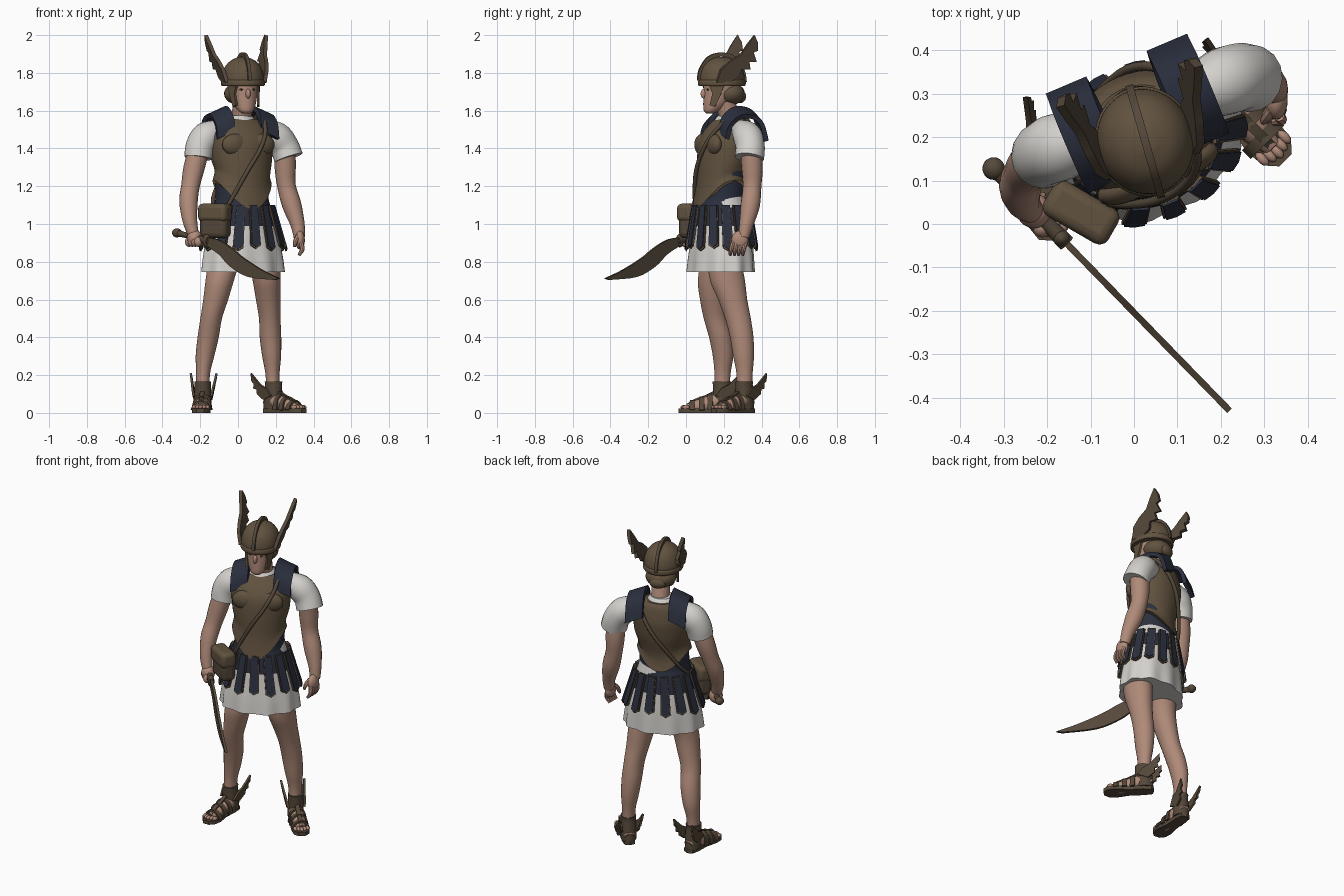
import bpy, bmesh
from math import cos, sin, pi, radians
from mathutils import Matrix, Vector as V

old = bpy.data.objects.get("Cube")
if old:
    bpy.data.objects.remove(old)


def material(name, rgb):
    m = bpy.data.materials.new(name)
    m.use_nodes = True
    m.diffuse_color = (*rgb, 1)
    m.node_tree.nodes["Principled BSDF"].inputs["Base Color"].default_value = (*rgb, 1)
    return m


BRONZE = material("bronze brown", (.12, .085, .05))
LEATHER = material("brown leather", (.09, .065, .042))
SKIN = material("skin", (.43, .255, .19))
NAVY = material("dark navy", (.024, .029, .048))
WHITE = material("white cloth", (.66, .64, .61))
made = []


def frame(x, y, yaw):
    return Matrix.Translation((x, y, 0)) @ Matrix.Rotation(radians(yaw), 4, 'Z')


def finish(name, bm, mat, M):
    bmesh.ops.transform(bm, matrix=M, verts=bm.verts)
    bmesh.ops.recalc_face_normals(bm, faces=bm.faces)
    me = bpy.data.meshes.new(name)
    bm.to_mesh(me)
    bm.free()
    me.materials.append(mat)
    ob = bpy.data.objects.new(name, me)
    bpy.context.collection.objects.link(ob)
    made.append(ob)
    return ob


def skin_rings(name, rings, mat, M):
    """Bridge equal-length vertex rings and cap both ends."""
    bm = bmesh.new()
    vs = [[bm.verts.new(p) for p in r] for r in rings]
    n = len(vs[0])
    for r, q in zip(vs, vs[1:]):
        for i in range(n):
            bm.faces.new((r[i], r[(i + 1) % n], q[(i + 1) % n], q[i]))
    bm.faces.new(vs[0])
    bm.faces.new(vs[-1])
    return finish(name, bm, mat, M)


def smooth(pts, k=4):
    """Smooth curve through the given tuples."""
    out = []
    for i in range(len(pts) - 1):
        a, b, c, d = pts[max(i - 1, 0)], pts[i], pts[i + 1], pts[min(i + 2, len(pts) - 1)]
        for t in (j / k for j in range(k)):
            out.append(tuple(q + .5 * t * (r - p + t * (2 * p - 5 * q + 4 * r - s + t * (3 * (q - r) + s - p)))
                             for p, q, r, s in zip(a, b, c, d)))
    return out + [pts[-1]]


def loft(name, rings, mat, M=Matrix(), n=40, lift=None, fold=0):
    """Stack of ellipses given as (z, x, y, half width, half depth)."""
    rows = []
    for z, x, y, a, b in smooth(rings):
        row = []
        for i in range(n):
            f = 2 * pi * i / n
            k = 1 + fold * cos(10 * f) * max(0, 1 - z)
            row.append((x + a * k * cos(f), y + b * k * sin(f), z + (lift(f, z) if lift else 0)))
        rows.append(row)
    return skin_rings(name, rows, mat, M)


def tube(name, pts, mat, M=Matrix(), n=16):
    """Round limb through (x, y, z, radius)."""
    pts = smooth(pts)
    d = V(pts[-1][:3]) - V(pts[0][:3])
    ref = V((1, 0, 0)) if abs(d.y) > abs(d.x) + abs(d.z) else V((0, 1, 0))
    rows = []
    for i, p in enumerate(pts):
        t = V(pts[min(i + 1, len(pts) - 1)][:3]) - V(pts[max(i - 1, 0)][:3])
        s = t.cross(ref).normalized()
        u = s.cross(t).normalized()
        rows.append([V(p[:3]) + p[3] * (s * cos(2 * pi * j / n) + u * sin(2 * pi * j / n)) for j in range(n)])
    return skin_rings(name, rows, mat, M)


def ribbon(name, pts, side, hw, th, mat, M):
    """Flat band swept along a path."""
    pts = [V(p) for p in smooth(pts)]
    side = V(side).normalized()
    rows = []
    for i, p in enumerate(pts):
        t = pts[min(i + 1, len(pts) - 1)] - pts[max(i - 1, 0)]
        n = t.cross(side).normalized() * th
        w = side * hw
        rows.append([p - w - n, p + w - n, p + w + n, p - w + n])
    return skin_rings(name, rows, mat, M)


def plate(name, outline, O, X, Y, th, mat, M=Matrix()):
    """Flat cut-out drawn in the plane of X and Y."""
    O, X, Y = V(O), V(X), V(Y)
    n = X.cross(Y).normalized() * th / 2
    return skin_rings(name, [[O + X * a + Y * b + n * k for a, b in outline] for k in (-1, 1)], mat, M)


def ball(name, loc, r, mat, M=Matrix()):
    bm = bmesh.new()
    bmesh.ops.create_uvsphere(bm, u_segments=20, v_segments=12, radius=1)
    return finish(name, bm, mat, M @ Matrix.Translation(loc) @ Matrix.Diagonal((*r, 1)))


def box(name, loc, size, mat, M, bevel):
    bm = bmesh.new()
    bmesh.ops.create_cube(bm, size=1)
    ob = finish(name, bm, mat, M @ Matrix.Translation(loc) @ Matrix.Diagonal((*size, 1)))
    mod = ob.modifiers.new("bevel", 'BEVEL')
    mod.width, mod.segments = bevel, 3


BODY, SHOULDERS, HEAD = frame(.02, .2, 23), frame(.01, .25, 23), frame(.026, .19, 16)

# Tunic, belt and cuirass
loft("tunic_skirt", [(.745, 0, -.018, .23, .168), (.82, 0, -.016, .222, .163), (.9, 0, -.013, .208, .156),
                     (1, 0, -.012, .182, .146), (1.07, 0, -.012, .158, .136), (1.15, 0, -.01, .135, .115)],
     WHITE, BODY, n=80, fold=.14)
loft("belt", [(.99, 0, -.012, .188, .15), (1.07, -.004, -.015, .165, .143), (1.1, -.005, -.015, .152, .135),
              (1.15, -.005, -.015, .143, .125), (1.3, 0, -.005, .15, .126)], NAVY, BODY)
loft("cuirass", [(1.08, -.005, -.015, .158, .145), (1.15, -.005, -.015, .151, .133), (1.22, 0, -.01, .152, .13),
                 (1.32, 0, 0, .163, .138), (1.42, 0, .01, .172, .14), (1.48, 0, .02, .168, .125),
                 (1.53, 0, .035, .135, .1), (1.555, 0, .04, .1, .08)], BRONZE, BODY, n=48,
     lift=lambda f, z: (.15 * cos(f) ** 2 + .05 * max(0, sin(f))) * max(0, (1.34 - z) / .26))
loft("tunic_collar", [(1.5, 0, .035, .105, .09), (1.55, 0, .033, .085, .078), (1.575, 0, .033, .066, .06)], WHITE, BODY)

# Skirt strips with bronze edging
for i in range(15):
    f = 2 * pi * (i + .25) / 15
    top = V((.17 * cos(f), -.012 + .15 * sin(f), 1.1))
    low = V((.24 * cos(f), -.014 + .181 * sin(f), .87 + .012 * (i % 2)))
    tan = V((-.2 * sin(f), .165 * cos(f), 0)).normalized()
    for nm, mat, w, e, push in (("strip", NAVY, .024, 0, 0), ("strip_edging", BRONZE, .029, .04, -.006)):
        out = V((cos(f), sin(f), 0)) * push
        plate(f"{nm}_{i}", [(-w * .8, 1), (w * .8, 1), (w, .06 - e), (0, -.02 - e), (-w, .06 - e)],
              low + out, tan, top - low, .009, mat, BODY)

for s, side in ((1, "left"), (-1, "right")):
    ball(f"{side}_chest", (s * .075, -.09, 1.42), (.075, .036, .058), BRONZE, BODY)
    ribbon(f"{side}_shoulder_guard", [(s * .125, v, z) for v, z in ((-.108, 1.47), (-.088, 1.54), (-.03, 1.587),
           (.04, 1.587), (.09, 1.55), (.118, 1.46))], (s * .9, 0, -.38), .055, .012, NAVY, SHOULDERS)

# Sleeves and arms
tube("left_sleeve", [(.12, .29, 1.5, .055), (.2, .325, 1.465, .078), (.245, .34, 1.41, .077), (.268, .335, 1.35, .078)], WHITE)
tube("right_sleeve", [(-.1, .2, 1.5, .055), (-.165, .18, 1.465, .078), (-.2, .165, 1.41, .077), (-.21, .155, 1.35, .074)], WHITE)
tube("left_arm", [(.25, .34, 1.42, .055), (.25, .35, 1.3, .056), (.257, .35, 1.2, .049), (.285, .34, 1.1, .051),
                  (.315, .32, 1, .038), (.325, .305, .93, .03)], SKIN)
tube("right_arm", [(-.2, .16, 1.42, .055), (-.232, .14, 1.3, .056), (-.252, .115, 1.2, .049), (-.262, .085, 1.12, .049),
                   (-.255, .05, 1.02, .039), (-.238, .032, .95, .03)], SKIN)
ball("left_palm", (.328, .285, .915), (.026, .045, .05), SKIN)
for i in range(4):
    y = .315 - .022 * i
    tube(f"left_finger_{i}", [(.334, y, .9, .013), (.34, y - .01, .865, .012), (.322, y - .015, .835, .008)], SKIN, n=8)
tube("left_thumb", [(.318, .265, .935, .014), (.305, .245, .91, .013), (.298, .236, .88, .008)], SKIN, n=8)
ball("right_palm", (-.23, .03, .925), (.04, .04, .045), SKIN)
for i in range(4):
    k = (i - 1.5) * .016
    ball(f"right_knuckle_{i}", (-.235 + k, .015 - k, .905), (.022, .022, .026), SKIN)

# Curved sword
SO, SX = V((-.34, .145, 0)), V((.56, -.575, 0))
plate("sword_blade", smooth([(.3, .93), (.42, .917), (.55, .872), (.66, .82), (.84, .755), (1, .712)])
      + smooth([(.96, .704), (.71, .72), (.54, .775), (.43, .84), (.3, .89)]), SO, SX, (0, 0, 1), .015, LEATHER)
tube("sword_grip", [(*(SO + SX * s).xy, z, r) for s, z, r in ((.02, .953, .02), (.1, .943, .015), (.2, .928, .016), (.33, .91, .02))], LEATHER)
ball("sword_pommel", (*(SO + SX * .03).xy, .953), (.026, .026, .024), LEATHER)
ball("sword_guard", (*(SO + SX * .31).xy, .912), (.02, .02, .036), LEATHER)

# Satchel and strap
BAG = frame(-.12, .03, -30)
box("satchel", (0, 0, 1.01), (.16, .085, .17), LEATHER, BAG, .028)
box("satchel_flap", (0, -.004, 1.06), (.172, .092, .095), BRONZE, BAG, .024)
tube("satchel_strap", [(*p, .011) for p in ((-.14, -.1, 1.07), (-.1, -.125, 1.15), (-.03, -.147, 1.28), (.05, -.137, 1.4),
     (.1, -.085, 1.5), (.115, .03, 1.59), (.1, .125, 1.5), (.03, .157, 1.38), (-.06, .13, 1.25), (-.13, .08, 1.14),
     (-.17, -.03, 1.06))], LEATHER, BODY, n=10)

# Neck, head and helmet
tube("neck", [(.015, .24, 1.5, .06), (.02, .228, 1.57, .054), (.028, .205, 1.65, .054)], SKIN)
loft("face", [(1.585, 0, -.066, .02, .018), (1.6, 0, -.058, .04, .04), (1.64, 0, -.03, .06, .07),
              (1.7, 0, -.005, .074, .094), (1.77, 0, 0, .08, .1)], SKIN, HEAD)
ball("nose", (0, -.098, 1.69), (.013, .019, .026), SKIN, HEAD)
ball("hair", (0, .04, 1.69), (.09, .083, .062), BRONZE, HEAD)
ball("hair_bun", (0, .1, 1.675), (.05, .03, .035), BRONZE, HEAD)
loft("helmet", [(1.735, 0, 0, .108, .12), (1.78, 0, 0, .11, .121), (1.83, 0, 0, .095, .105),
                (1.865, 0, 0, .064, .073), (1.885, 0, 0, .02, .025)], BRONZE, HEAD)
loft("helmet_brim", [(1.73, 0, 0, .11, .122), (1.738, 0, 0, .115, .127), (1.755, 0, 0, .115, .127),
                     (1.763, 0, 0, .11, .122)], BRONZE, HEAD)
ribbon("helmet_crest", [(0, -.124, 1.76), (0, -.115, 1.815), (0, -.07, 1.878), (0, 0, 1.897), (0, .07, 1.875),
                        (0, .113, 1.81), (0, .124, 1.75)], (1, 0, 0), .009, .011, LEATHER, HEAD)
for s, side in ((1, "left"), (-1, "right")):
    ball(f"{side}_eye", (s * .031, -.087, 1.712), (.012, .006, .005), LEATHER, HEAD)
    plate(f"{side}_cheek_guard", [(-.09, 1.74), (-.01, 1.74), (-.03, 1.68), (-.058, 1.62), (-.085, 1.63), (-.07, 1.69)],
          (s * .088, 0, 0), (s * .35, 1, 0), (0, 0, 1), .012, BRONZE, HEAD)
    plate(f"{side}_helmet_wing", [(-.06, -.01), (-.04, .06), (.01, .105), (.06, .135), (.095, .19), (.132, .24),
          (.152, .2), (.155, .16), (.132, .15), (.152, .1), (.112, .1), (.12, .06), (.072, .06), (.06, .02), (.01, -.01)],
          (s * .106, 0, 1.76), (0, 1, 0), (s * .25, 0, 1), .02, LEATHER, HEAD)

# Legs
loft("right_leg", [(.82, -.07, .165, .085, .085), (.7, -.097, .14, .075, .077), (.6, -.118, .143, .066, .069),
                   (.5, -.142, .155, .057, .061), (.4, -.158, .182, .056, .06), (.3, -.175, .196, .049, .054),
                   (.2, -.185, .193, .036, .042), (.08, -.187, .19, .037, .042)], SKIN)
loft("left_leg", [(.82, .14, .2, .085, .09), (.7, .152, .22, .074, .092), (.6, .16, .247, .065, .077),
                  (.5, .168, .275, .057, .068), (.4, .172, .295, .057, .062), (.3, .178, .305, .05, .055),
                  (.2, .183, .31, .037, .042), (.08, .187, .308, .037, .042)], SKIN)

# Winged sandals
half = [(.03, .05), (.037, 0), (.035, -.08), (.05, -.15), (.045, -.2), (.02, -.228)]
for side, F in (("left", frame(.188, .308, 45)), ("right", frame(-.187, .19, -3))):
    plate(f"{side}_sole", [(0, .062)] + half + [(-a, b) for a, b in half[::-1]], (0, 0, .011), (1, 0, 0), (0, 1, 0), .022, LEATHER, F)
    tube(f"{side}_foot", [(0, .045, .045, .03), (0, 0, .065, .04), (0, -.06, .05, .043), (0, -.13, .034, .036),
                          (0, -.185, .028, .022)], SKIN, F)
    for i in range(5):
        ball(f"{side}_toe_{i}", (-.036 + .018 * i, -.2 + .006 * abs(i - 2), .03), (.011, .019, .012), SKIN, F)
    loft(f"{side}_ankle_cuff", [(.02, 0, .008, .044, .05), (.08, 0, .004, .046, .05), (.14, 0, 0, .043, .048),
                                (.165, 0, 0, .044, .049)], LEATHER, F)
    for i, (v, h) in enumerate(((-.06, .088), (-.105, .074), (-.155, .056))):
        ribbon(f"{side}_strap_{i}", [(-.05, v, .015), (-.036, v, h - .012), (0, v, h + .008), (.036, v, h - .012), (.05, v, .015)],
               (0, 1, 0), .014, .005, LEATHER, F)
    ribbon(f"{side}_instep_strap", [(0, -.045, .11), (0, -.09, .088), (0, -.15, .066), (0, -.185, .04)],
           (1, 0, 0), .012, .005, LEATHER, F)
    for s in (1, -1):
        plate(f"{side}_sandal_wing_{'outer' if s > 0 else 'inner'}", [(-.03, 0), (.0, .04), (.04, .06), (.07, .09), (.098, .12),
              (.1, .08), (.086, .065), (.092, .04), (.07, .035), (.07, .01), (.03, -.02)],
              (s * .047, 0, .09), (0, 1, 0), (s * .18, 0, 1), .012, LEATHER, F)

# Soft shading with crisp edges
bpy.ops.object.select_all(action='DESELECT')
for ob in made:
    ob.select_set(True)
bpy.context.view_layer.objects.active = made[0]
bpy.ops.object.shade_smooth_by_angle(angle=radians(40))
